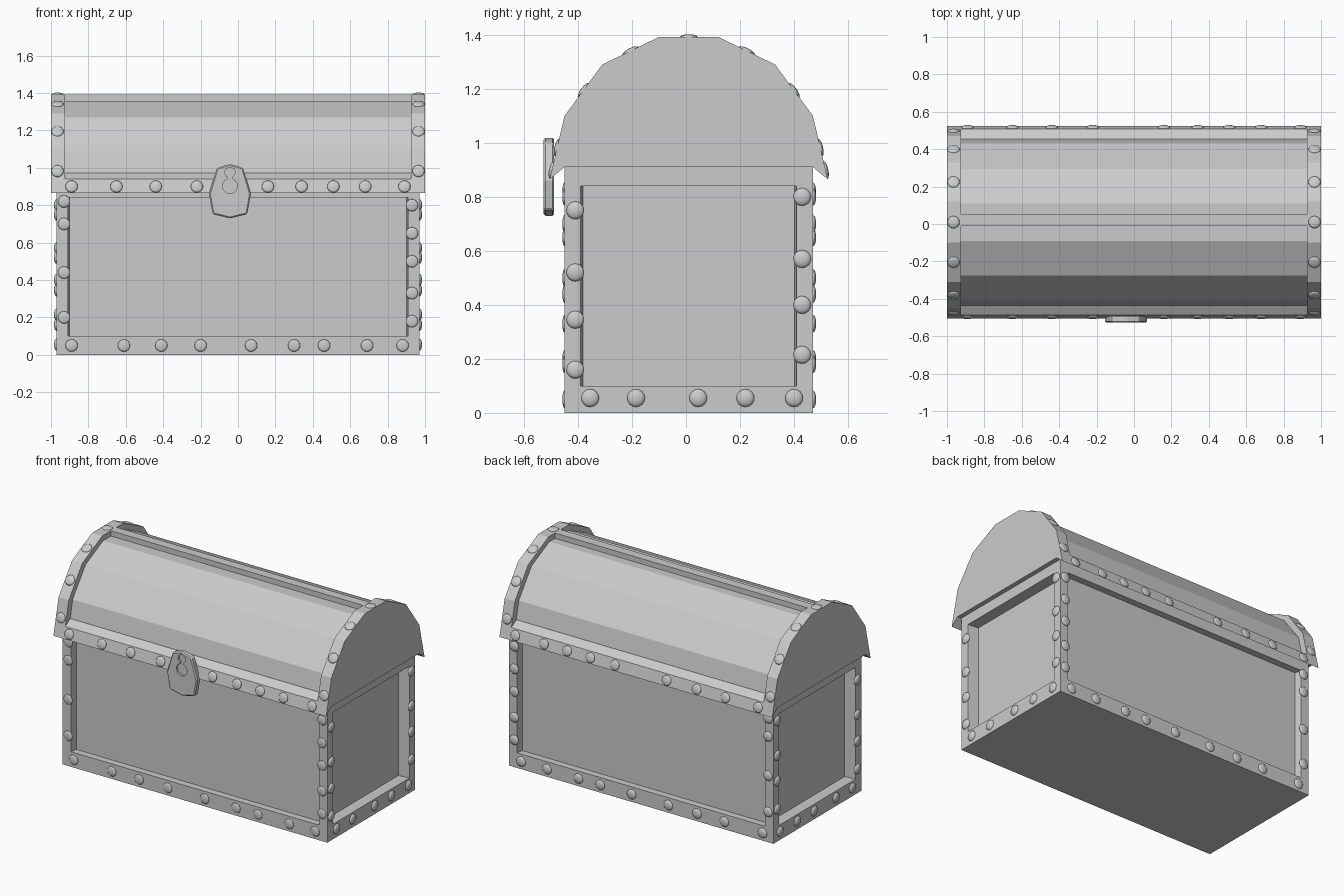
import bpy, bmesh, math
from mathutils import Vector

cube = bpy.data.objects.get("Cube")
if cube:
    bpy.data.objects.remove(cube, do_unlink=True)

grey = bpy.data.materials.new("plain grey")
grey.use_nodes = True
grey.diffuse_color = (0.6, 0.6, 0.6, 1)
grey.node_tree.nodes["Principled BSDF"].inputs["Base Color"].default_value = (0.6, 0.6, 0.6, 1)


def finish(bm, name):
    bmesh.ops.recalc_face_normals(bm, faces=bm.faces)
    mesh = bpy.data.meshes.new(name)
    bm.to_mesh(mesh)
    bm.free()
    mesh.materials.append(grey)
    obj = bpy.data.objects.new(name, mesh)
    bpy.context.collection.objects.link(obj)
    return obj


def prism(name, outline, start, end, axis="x"):
    """Extrude a (y, z) outline along x, or an (x, z) outline along y."""
    bm = bmesh.new()
    place = (lambda p: (start, p[0], p[1])) if axis == "x" else (lambda p: (p[0], start, p[1]))
    face = bm.faces.new([bm.verts.new(place(p)) for p in outline])
    out = bmesh.ops.extrude_face_region(bm, geom=[face], use_keep_orig=True)
    moved = [v for v in out["geom"] if isinstance(v, bmesh.types.BMVert)]
    step = Vector((end - start, 0, 0)) if axis == "x" else Vector((0, end - start, 0))
    bmesh.ops.translate(bm, verts=moved, vec=step)
    return finish(bm, name)


def arch(half, cy=0.01):
    """Mirror half of an arch, listed from the bottom up."""
    return [(cy - w, z) for w, z in half] + [(cy + w, z) for w, z in reversed(half)]


# Chest body with a recessed panel on all four sides
bm = bmesh.new()
bmesh.ops.create_cube(bm, size=1)
for v in bm.verts:
    v.co = (v.co.x * 1.94, v.co.y * 0.92 + 0.01, (v.co.z + 0.5) * 0.91)
bm.normal_update()
for face in [f for f in bm.faces if abs(f.normal.z) < 0.5]:
    depth = 0.075 if abs(face.normal.x) > 0.5 else 0.045
    for thickness, sink in ((0.085, 0), (0.012, -depth)):
        bmesh.ops.inset_individual(bm, faces=[face], thickness=thickness, depth=sink)
        for v in face.verts:
            v.co.z = 0.10 if v.co.z < 0.45 else 0.84
finish(bm, "chest_body")

# Lid: faceted core, end arches, ridge strap and lower rails
OUTER = [(0.515, 0.865), (0.46, 1.10), (0.32, 1.29), (0.11, 1.392)]
CORE = [(0.44, 0.91), (0.445, 0.975), (0.42, 1.09), (0.285, 1.268), (0.10, 1.357)]
prism("lid_core", arch(CORE), -0.94, 0.94)
outer = arch(OUTER)
for side, name in ((-1, "right"), (1, "left")):
    prism(name + "_lid_arch", outer + [(0.47, 0.91), (-0.45, 0.91)], side * 0.925, side)
prism("lid_ridge_strap", [(-0.01, 1.34), (-0.01, 1.392), (0.05, 1.392), (0.05, 1.34)], -0.93, 0.93)
RAIL = [(0.515, 0.865), (0.4975, 0.94), (0.44, 0.975), (0.40, 0.91), (0.46, 0.91)]
for side, name in ((-1, "front"), (1, "back")):
    prism(name + "_lid_rail", [(0.01 + side * w, z) for w, z in RAIL], -0.93, 0.93)

# Latch plate with a keyhole sunk into it
LX = -0.043
half = [(0.07, 1.0), (0.112, 0.86), (0.092, 0.752)]
plate = [(LX, 1.02)] + [(LX + w, z) for w, z in half]
plate += [(LX, 0.73)] + [(LX - w, z) for w, z in reversed(half)]
latch = prism("latch_plate", plate, -0.527, -0.488, "y")
hole = []
for cz, r, first in ((0.975, 0.027, -60), (0.903, 0.04, 110)):
    sweep = 300 if r < 0.03 else 320
    for i in range(13):
        a = math.radians(first + sweep * i / 12)
        hole.append((LX + r * math.cos(a), cz + r * math.sin(a)))
cutter = prism("keyhole_cutter", hole, -0.55, -0.515, "y")
cutter.hide_render = True
bevel = latch.modifiers.new("edge", "BEVEL")
bevel.width = 0.007
bevel.segments = 1
cut = latch.modifiers.new("keyhole", "BOOLEAN")
cut.operation = "DIFFERENCE"
cut.object = cutter
bpy.context.view_layer.objects.active = latch
for mod in ("edge", "keyhole"):
    bpy.ops.object.modifier_apply(modifier=mod)
bpy.data.objects.remove(cutter, do_unlink=True)

# Flattened domed studs, gathered as (position, outward direction, height)
studs = []

# On the end arches, one at the middle of each facet
for a, b in zip(outer, outer[1:]):
    normal = Vector((0, a[1] - b[1], b[0] - a[0]))
    for x in (-0.965, 0.965):
        studs.append(((x, (a[0] + b[0]) / 2, (a[1] + b[1]) / 2), normal, 0.01))

# Along the lower lid rails
for x in (-0.89, -0.65, -0.44, -0.22, 0.16, 0.34, 0.51, 0.68, 0.89):
    for side in (-1, 1):
        studs.append(((x, 0.01 + side * 0.507, 0.90), Vector((0, side, 0.23)), 0.01))

# On the front and back frames
for side in (-1, 1):
    y = 0.01 + side * 0.46
    out = Vector((0, side, 0))
    tall = 0.008 if side < 0 else 0.012
    for x in (-0.89, -0.61, -0.41, -0.2, 0.07, 0.3, 0.46, 0.69, 0.88):
        studs.append(((x, y, 0.05), out, tall))
    for x, heights in ((-0.93, (0.2, 0.44, 0.7, 0.82)), (0.93, (0.18, 0.33, 0.5, 0.65, 0.8))):
        studs += [((x, y, z), out, tall) for z in heights]

# On the end frames
for side in (-1, 1):
    out = Vector((side, 0, 0))
    spots = [(y, 0.055) for y in (-0.355, -0.185, 0.045, 0.22, 0.4)]
    spots += [(-0.41, z) for z in (0.16, 0.345, 0.52, 0.75)]
    spots += [(0.43, z) for z in (0.215, 0.4, 0.57, 0.8)]
    studs += [((side * 0.97, y, z), out, 0.014) for y, z in spots]

bm = bmesh.new()
for pos, out, tall in studs:
    made = bmesh.ops.create_uvsphere(bm, u_segments=16, v_segments=8, radius=1)["verts"]
    turn = out.to_track_quat("Z", "Y")
    for v in made:
        v.co = turn @ Vector((v.co.x * 0.033, v.co.y * 0.033, v.co.z * tall)) + Vector(pos)
rivets = finish(bm, "studs")
for poly in rivets.data.polygons:
    poly.use_smooth = True
